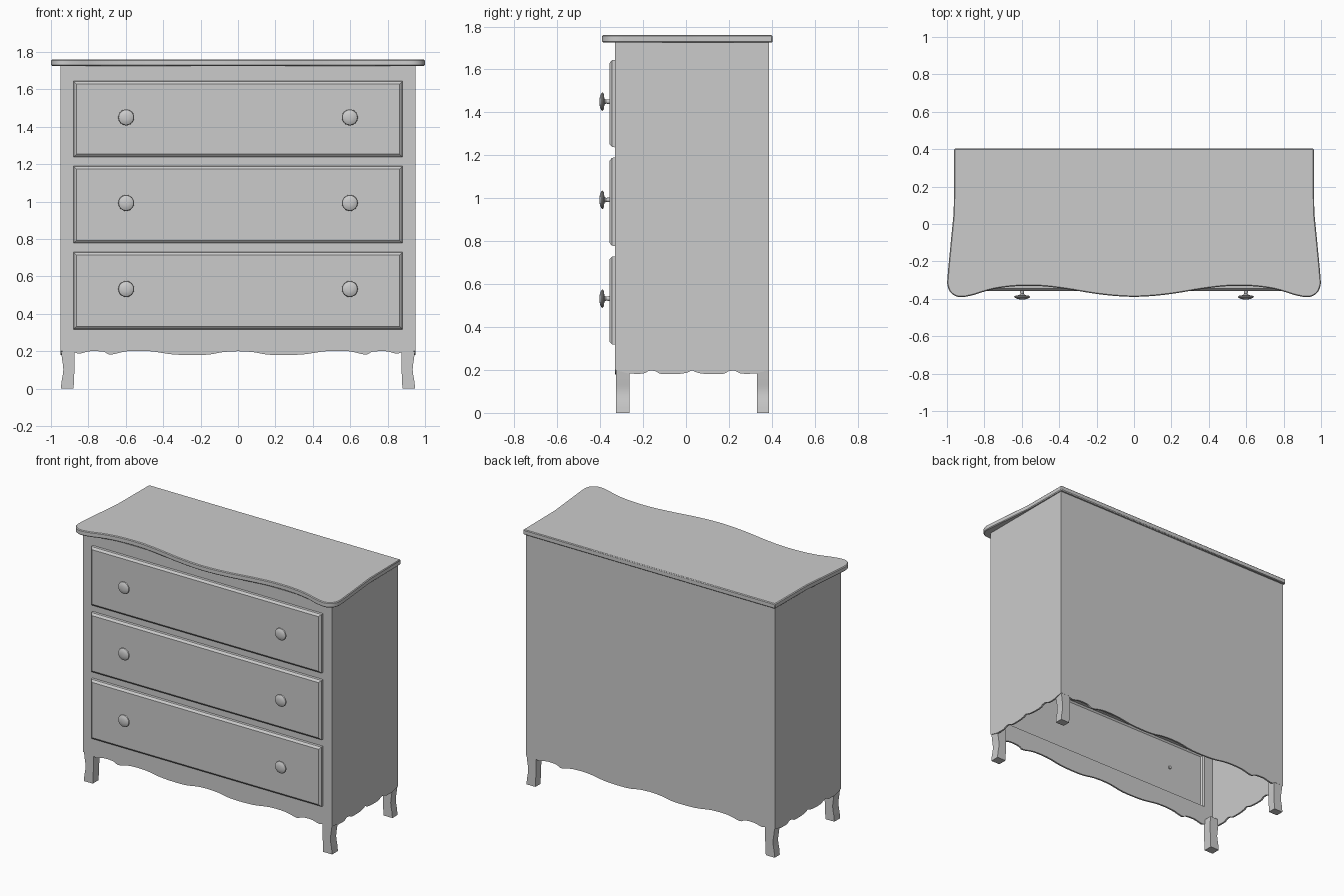
import bpy
import bmesh
from math import cos, sin, tau
from mathutils import Vector

if "Cube" in bpy.data.objects:
    bpy.data.objects.remove(bpy.data.objects["Cube"], do_unlink=True)

GREY = (0.6, 0.6, 0.6, 1)
paint = bpy.data.materials.new("grey_paint")
paint.use_nodes = True
paint.diffuse_color = GREY
paint.node_tree.nodes["Principled BSDF"].inputs["Base Color"].default_value = GREY

WALL = 0.012
WIDE = 0.95                   # half width of the body
FRONT, BACK = -0.33, 0.387
TOP = 1.725


def add_object(name, bm, smooth=False):
    bmesh.ops.recalc_face_normals(bm, faces=bm.faces)
    mesh = bpy.data.meshes.new(name)
    bm.to_mesh(mesh)
    bm.free()
    mesh.materials.append(paint)
    obj = bpy.data.objects.new(name, mesh)
    bpy.context.collection.objects.link(obj)
    if smooth:
        bpy.ops.object.select_all(action="DESELECT")
        obj.select_set(True)
        bpy.context.view_layer.objects.active = obj
        bpy.ops.object.shade_smooth_by_angle(angle=0.6)
    return obj


def prism(name, outline, axis, low, high, smooth=False):
    """Extrude a flat outline along one axis (0 x, 1 y, 2 z)."""
    bm = bmesh.new()
    verts = []
    for p in outline:
        co = list(p)
        co.insert(axis, low)
        verts.append(bm.verts.new(co))
    face = bm.faces.new(verts)
    made = bmesh.ops.extrude_face_region(bm, geom=[face])["geom"]
    shift = Vector((0, 0, 0))
    shift[axis] = high - low
    bmesh.ops.translate(bm, vec=shift, verts=[v for v in made if isinstance(v, bmesh.types.BMVert)])
    return add_object(name, bm, smooth)


def box_xz(name, x0, x1, z0, z1):
    prism(name, [(x0, z0), (x1, z0), (x1, z1), (x0, z1)], 1, FRONT, FRONT + WALL)


def curve_through(points, steps=4):
    """Smooth open curve through the points."""
    pts = [Vector(p) for p in points]
    pts = [pts[0]] + pts + [pts[-1]]
    out = []
    for a, b, c, d in zip(pts, pts[1:], pts[2:], pts[3:]):
        for i in range(steps):
            t = i / steps
            out.append(tuple(0.5 * (2 * b + (c - a) * t + (2 * a - 5 * b + 4 * c - d) * t * t
                                    + (3 * b - a - 3 * c + d) * t ** 3)))
    out.append(tuple(pts[-1]))
    return out


def both_halves(half, centre=0):
    """Mirror a half curve that starts on the centre line."""
    left = [(centre - u, v) for u, v in reversed(half[1:])]
    return left + [(centre + u, v) for u, v in half]


# Scalloped lower edges
long_edge = both_halves(curve_through([
    (0, 0.2), (0.08, 0.195), (0.18, 0.18), (0.34, 0.182), (0.47, 0.2), (0.59, 0.2),
    (0.68, 0.182), (0.72, 0.197), (0.79, 0.2), (0.85, 0.187), (0.885, 0.2)]))
MID = (FRONT + BACK) / 2
side_edge = both_halves(curve_through([
    (0, 0.198), (0.045, 0.183), (0.14, 0.181), (0.17, 0.194), (0.2, 0.196),
    (0.23, 0.183), (0.295, 0.183)]), MID)

# Back and side walls
prism("back_panel", long_edge + [(WIDE, 0.2), (WIDE, TOP), (-WIDE, TOP), (-WIDE, 0.2)],
      1, BACK - WALL, BACK)
for side, name in ((1, "left"), (-1, "right")):
    prism(name + "_side_panel",
          side_edge + [(BACK, 0.2), (BACK, TOP), (FRONT, TOP), (FRONT, 0.2)],
          0, side * WIDE, side * (WIDE - WALL))

# Front frame around the drawer openings
drawers = {"lower": (0.317, 0.73), "middle": (0.777, 1.19), "upper": (1.237, 1.645)}
LIP = 0.008
OPEN = 0.88 - LIP
apron_top = drawers["lower"][0] + LIP
prism("front_apron", long_edge + [(OPEN + LIP, apron_top), (-OPEN - LIP, apron_top)],
      1, FRONT, FRONT + WALL)
for side, name in ((1, "left"), (-1, "right")):
    box_xz(name + "_front_stile", side * OPEN, side * WIDE, 0.2, TOP)
box_xz("lower_rail", -OPEN, OPEN, drawers["lower"][1] - LIP, drawers["middle"][0] + LIP)
box_xz("middle_rail", -OPEN, OPEN, drawers["middle"][1] - LIP, drawers["upper"][0] + LIP)
box_xz("upper_rail", -OPEN, OPEN, drawers["upper"][1] - LIP, TOP)

# Curved legs
outer = curve_through([(0.947, 0), (0.943, 0.04), (0.934, 0.1), (0.941, 0.16), (WIDE, 0.23)])
inner = curve_through([(0.877, 0.23), (0.873, 0.16), (0.875, 0.09), (0.879, 0)])
for side, side_name in ((1, "left"), (-1, "right")):
    outline = [(side * x, z) for x, z in outer + inner]
    prism(f"front_{side_name}_leg", outline, 1, FRONT + 0.003, -0.264, True)
    prism(f"back_{side_name}_leg", outline, 1, 0.33, BACK - 0.001, True)

# Serpentine top board
top_half = curve_through([
    (0, -0.39), (0.1, -0.385), (0.22, -0.371), (0.36, -0.348), (0.5, -0.332), (0.64, -0.333),
    (0.76, -0.35), (0.86, -0.38), (0.93, -0.391), (0.975, -0.372), (0.997, -0.33),
    (0.996, -0.27), (0.98, -0.1), (0.964, 0.06)]) + [(0.961, 0.403)]
top = prism("top_board", both_halves(top_half), 2, TOP, 1.76, True)
bevel = top.modifiers.new("soft_edge", "BEVEL")
bevel.width = 0.005
bevel.segments = 1
bevel.limit_method = "ANGLE"
bevel.angle_limit = 1.0


# Hollow drawer fronts with sloping edges
def drawer_front(name, z0, z1):
    bm = bmesh.new()
    loops = []
    for y, inset in ((FRONT + 0.002, 0), (-0.345, 0.002), (-0.357, 0.016)):
        x = 0.88 - inset
        loops.append([bm.verts.new((u, y, v)) for u, v in (
            (-x, z0 + inset), (x, z0 + inset), (x, z1 - inset), (-x, z1 - inset))])
    for a, b in zip(loops, loops[1:]):
        for i in range(4):
            j = (i + 1) % 4
            bm.faces.new((a[i], a[j], b[j], b[i]))
    bm.faces.new(loops[-1])
    # keep normals pointing to the front so the shell thickens inward
    obj = add_object(name, bm)
    if obj.data.polygons[-1].normal.y > 0:
        obj.data.flip_normals()
    shell = obj.modifiers.new("shell", "SOLIDIFY")
    shell.thickness = 0.008
    shell.offset = -1


# Round knobs turned from one profile
def knob(name, x, z, sides=24):
    profile = [(0.011, -0.342), (0.011, -0.36), (0.009, -0.372), (0.014, -0.38), (0.036, -0.383),
               (0.043, -0.388), (0.04, -0.394), (0.028, -0.4), (0.014, -0.403)]
    bm = bmesh.new()
    rings = [[bm.verts.new((x + r * cos(tau * i / sides), y, z + r * sin(tau * i / sides)))
              for i in range(sides)] for r, y in profile]
    for a, b in zip(rings, rings[1:]):
        for i in range(sides):
            j = (i + 1) % sides
            bm.faces.new((a[i], a[j], b[j], b[i]))
    bm.faces.new(rings[0])
    bm.faces.new(rings[-1])
    add_object(name, bm, True)


for label, (low, high) in drawers.items():
    drawer_front(label + "_drawer", low, high)
    for side, name in ((1, "left"), (-1, "right")):
        knob(f"{label}_{name}_knob", side * 0.598, (low + high) / 2 + 0.009)
